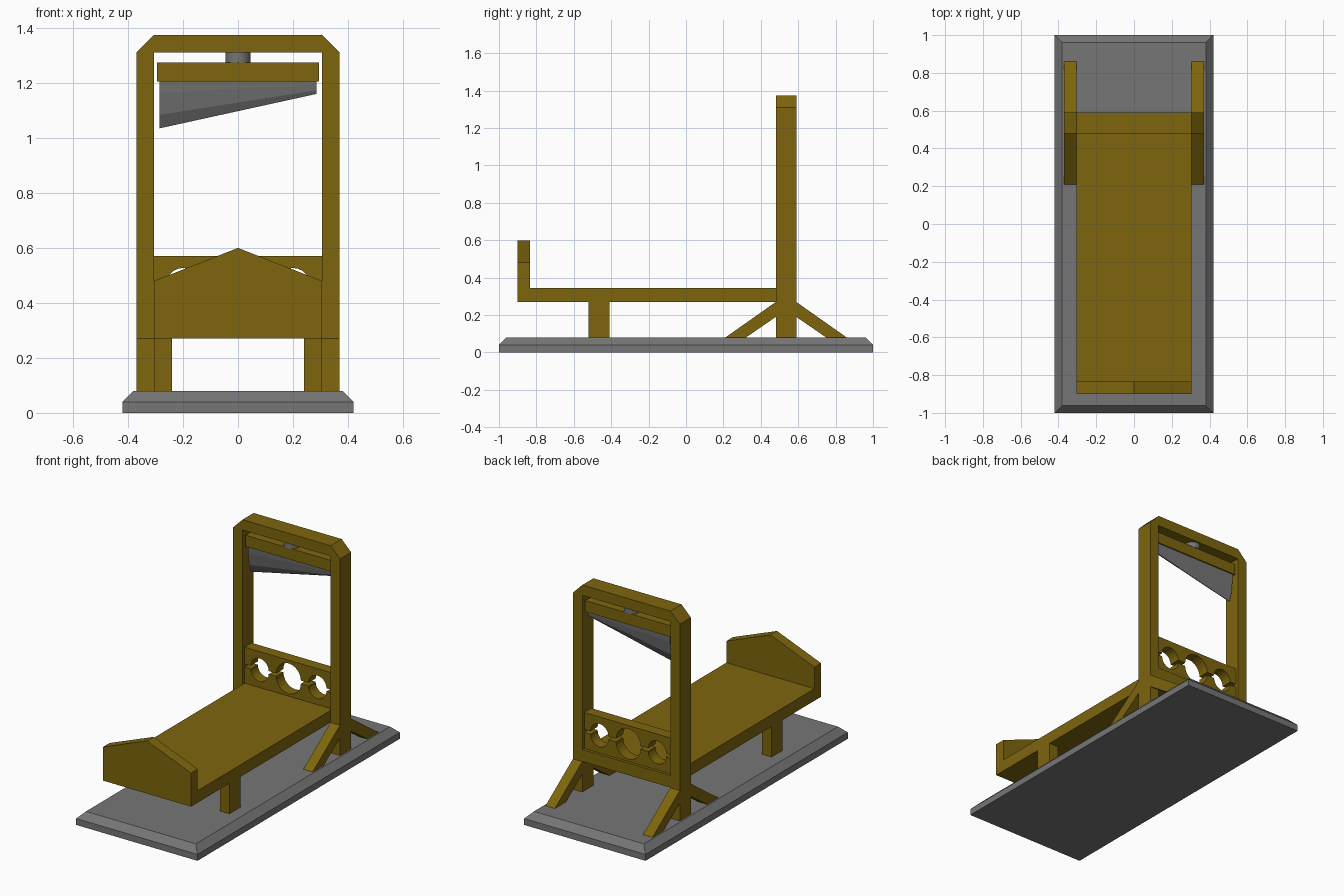
import bpy, bmesh, math

cube = bpy.data.objects.get("Cube")
if cube:
    bpy.data.objects.remove(cube, do_unlink=True)


def material(name, rgb):
    mat = bpy.data.materials.new(name)
    mat.use_nodes = True
    color = (*rgb, 1)
    mat.diffuse_color = color
    mat.node_tree.nodes["Principled BSDF"].inputs["Base Color"].default_value = color
    return mat


WOOD = material("olive_wood", (0.205, 0.13, 0.004))
METAL = material("grey_metal", (0.18, 0.18, 0.18))


def finish(name, bm, mat):
    bmesh.ops.recalc_face_normals(bm, faces=bm.faces)
    mesh = bpy.data.meshes.new(name)
    bm.to_mesh(mesh)
    bm.free()
    mesh.materials.append(mat)
    obj = bpy.data.objects.new(name, mesh)
    bpy.context.collection.objects.link(obj)
    return obj


def loft(name, rings, mat):
    """Join matching rings of points and close both ends."""
    bm = bmesh.new()
    loops = [[bm.verts.new(p) for p in ring] for ring in rings]
    n = len(loops[0])
    for a, b in zip(loops, loops[1:]):
        for i in range(n):
            j = (i + 1) % n
            bm.faces.new((a[i], a[j], b[j], b[i]))
    bm.faces.new(loops[0])
    bm.faces.new(loops[-1])
    return finish(name, bm, mat)


def front_prism(name, outline, y0, y1, mat):
    return loft(name, [[(x, y, z) for x, z in outline] for y in (y0, y1)], mat)


def side_prism(name, outline, x0, x1, mat):
    return loft(name, [[(x, y, z) for y, z in outline] for x in (x0, x1)], mat)


def box(name, x0, x1, y0, y1, z0, z1, mat):
    return front_prism(name, [(x0, z0), (x1, z0), (x1, z1), (x0, z1)], y0, y1, mat)


def rectangle(hx, hy, z):
    return [(-hx, -hy, z), (hx, -hy, z), (hx, hy, z), (-hx, hy, z)]


# Base slab with a chamfered upper rim
loft("base", [rectangle(0.42, 1, 0), rectangle(0.42, 1, 0.04),
              rectangle(0.38, 0.96, 0.08)], METAL)

# Upright frame with clipped top corners
half = [(0.305, 1.31), (0.305, 0.08), (0.37, 0.08), (0.37, 1.31), (0.305, 1.375)]
front_prism("upright_frame", half + [(-x, z) for x, z in reversed(half)],
            0.48, 0.59, WOOD)

# Bed, pointed footboard, legs and braces
W = 0.305
box("bed", -W, W, -0.9, 0.588, 0.27, 0.345, WOOD)
front_prism("footboard", [(-W, 0.345), (W, 0.345), (W, 0.48), (0, 0.6), (-W, 0.48)],
            -0.9, -0.835, WOOD)
for side, s in (("left", 1), ("right", -1)):
    box(side + "_leg", s * 0.24, s * W, -0.52, -0.41, 0.08, 0.27, WOOD)
    for end, d in (("front", -1), ("back", 1)):
        outline = [(0.535 + d * a, z) for a, z in
                   ((0.055, 0.27), (0.325, 0.08), (0.215, 0.08), (0.055, 0.19))]
        side_prism(f"{side}_{end}_brace", outline, s * W, s * 0.37, WOOD)


# Stocks: two planks with half-round cut-outs
def stock(name, edge, outer, direction):
    points = [(-W, outer), (-W, edge)]
    for cx, r in ((-0.2, 0.062), (0, 0.085), (0.2, 0.062)):
        for i in range(13):
            a = math.pi * (1 - i / 12)
            points.append((cx + r * math.cos(a), edge + direction * r * math.sin(a)))
    points += [(W, edge), (W, outer)]
    front_prism(name, points, 0.5, 0.57, WOOD)


stock("upper_stock", 0.465, 0.57, 1)
stock("lower_stock", 0.445, 0.345, -1)

# Blade carrier and its round hanger
box("blade_carrier", -0.295, 0.295, 0.495, 0.575, 1.205, 1.275, WOOD)
bm = bmesh.new()
bmesh.ops.create_cone(bm, cap_ends=True, segments=24, radius1=0.046, radius2=0.046,
                      depth=0.035)
bmesh.ops.translate(bm, verts=bm.verts, vec=(0, 0.535, 1.2925))
hanger = finish("hanger", bm, METAL)
for face in hanger.data.polygons:
    face.use_smooth = len(face.vertices) == 4
hanger.data.set_sharp_from_angle(angle=math.radians(40))

# Slanted blade, tapering to its cutting edge
profile = [(0.032, 0), (0.029, 0.24), (0.019, 0.71), (0.002, 1)]
section = profile + [(-t, d) for t, d in reversed(profile)]
loft("blade", [[(x, 0.535 + t, 1.205 - depth * d) for t, d in section]
               for x, depth in ((-0.285, 0.17), (0.285, 0.045))], METAL)
